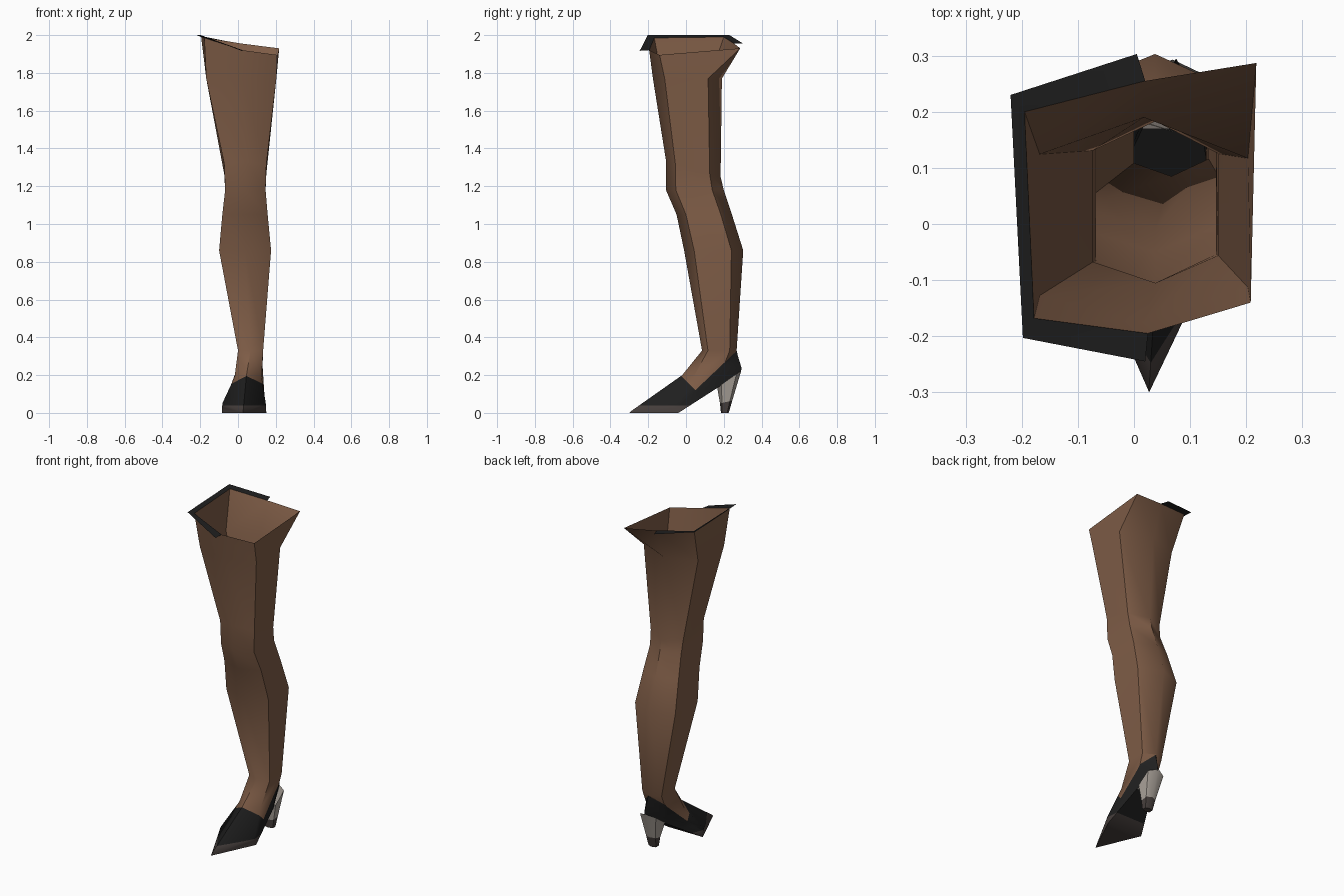
import bpy, bmesh, math
from mathutils import Vector

if "Cube" in bpy.data.objects:
    bpy.data.objects.remove(bpy.data.objects["Cube"])


def material(name, rgb):
    m = bpy.data.materials.new(name)
    m.diffuse_color = (*rgb, 1)
    m.use_nodes = True
    m.node_tree.nodes["Principled BSDF"].inputs["Base Color"].default_value = m.diffuse_color
    return m


SKIN = material("brown skin", (0.21, 0.108, 0.062))
BLACK = material("black leather", (0.014, 0.014, 0.014))
SOLE = material("dark grey sole", (0.065, 0.052, 0.048))
GREY = material("light grey heel", (0.40, 0.36, 0.32))


def hexring(zf, zb, x0, x1, y0, y1):
    """Six-sided section: front, right front, right back, back, left back, left front."""
    cx = (x0 + x1) / 2
    plan = [(cx, 0), (x1, .17), (x1, .8), (cx, 1), (x0, .82), (x0, .13)]
    return [(x, y0 + (y1 - y0) * t, zf + (zb - zf) * t) for x, t in plan]


def loft(bm, rings):
    """Skin a list of closed rings, from top to bottom."""
    vs = [[bm.verts.new(p) for p in r] for r in rings]
    for a, b in zip(vs, vs[1:]):
        n = len(a)
        for i in range(n):
            bm.faces.new((a[i], b[i], b[(i + 1) % n], a[(i + 1) % n]))
    return vs


def finish(bm, name, mats, rule=lambda c, n: 0, angle=40):
    bm.normal_update()
    for f in bm.faces:
        f.material_index = rule(f.calc_center_median(), f.normal)
    me = bpy.data.meshes.new(name)
    bm.to_mesh(me)
    bm.free()
    for m in mats:
        me.materials.append(m)
    ob = bpy.data.objects.new(name, me)
    bpy.context.collection.objects.link(ob)
    bpy.ops.object.select_all(action='DESELECT')
    ob.select_set(True)
    bpy.context.view_layer.objects.active = ob
    bpy.ops.object.shade_smooth_by_angle(angle=math.radians(angle))
    return ob


# open slanted rim at the top of the thigh
rim = [(.025, -.195, 1.92), (.208, -.14, 1.895), (.218, .287, 1.93),
       (.02, .255, 1.955), (-.195, .2, 1.99), (-.178, -.168, 1.985)]

# thigh, knee, calf and ankle sections
leg_rings = [rim,
             hexring(1.77, 1.77, -.168, .203, -.175, .19),
             hexring(1.33, 1.25, -.073, .15, -.105, .183),
             hexring(1.18, 1.18, -.068, .146, -.106, .20),
             hexring(1.05, 1.05, -.083, .157, -.05, .243),
             hexring(.86, .86, -.1, .175, -.01, .303),
             hexring(.33, .33, .0, .133, .085, .268)]

# foot and shoe sections: ankle opening, welt, sole
foot_rings = [
    [(.045, -.02, .2), (.125, .04, .19), (.13, .2, .25),
     (.07, .275, .3), (0, .2, .25), (-.018, .04, .19)],
    [(.027, -.29, .01), (.147, -.05, .05), (.125, .17, .17),
     (.075, .295, .235), (.01, .17, .17), (-.083, -.05, .05)],
    [(.027, -.3, 0), (.15, -.04, 0), (.12, .17, .135),
     (.075, .288, .21), (.015, .17, .135), (-.085, -.04, 0)]]

# planes that mark the shoe opening (back slope, vamp) and the sole edge
BACK = (Vector((0, .06, .13)), Vector((0, -.95, 1)))
VAMP = (Vector((0, -.02, .19)), Vector((0, 1, 1)))
EDGE = (Vector((0, 0, .04)), Vector((0, 0, 1)))


def is_skin(c):
    return all((c - p).dot(n) > 0 for p, n in (BACK, VAMP))


def leg_part(name, skin, mats, rule=lambda c, n: 0):
    bm = bmesh.new()
    v = loft(bm, leg_rings + foot_rings)
    s = v[-1]
    bm.faces.new((s[0], s[5], s[1]))           # flat toe sole
    bm.faces.new((s[1], s[5], s[4], s[2]))     # arch
    bm.faces.new((s[2], s[4], s[3]))           # heel seat
    for p, n in (BACK, VAMP, EDGE):
        bmesh.ops.bisect_plane(bm, geom=bm.verts[:] + bm.edges[:] + bm.faces[:],
                               plane_co=p, plane_no=n, dist=1e-5)
    drop = [f for f in bm.faces if is_skin(f.calc_center_median()) != skin]
    bmesh.ops.delete(bm, geom=drop, context='FACES')
    finish(bm, name, mats, rule, 50)


def shoe_rule(c, n):
    if c.z < .04:
        return 1                               # sole and toe edge
    return 2 if n.z < -.4 and c.y > .16 else 0  # heel seat


leg_part("leg", True, [SKIN])
leg_part("shoe", False, [BLACK, SOLE, GREY], shoe_rule)

# tapered heel with a dark tip
bm = bmesh.new()
rings = loft(bm, [hexring(.135, .225, .015, .123, .165, .293),
                  hexring(.05, .065, .042, .107, .18, .245),
                  hexring(0, 0, .05, .1, .185, .226)])
bm.faces.new(rings[-1][::-1])
finish(bm, "heel", [GREY, SOLE], lambda c, n: 1 if c.z < .05 else 0)

# black flange around the outer half of the rim
bm = bmesh.new()
outer = [(.005, .303, 1.955), (-.22, .23, 2.0), (-.198, -.203, 2.0), (.02, -.245, 1.917)]
inner = [rim[3], rim[4], rim[5], rim[0]]
o = [bm.verts.new(p) for p in outer]
i = [bm.verts.new(p) for p in inner]
for k in range(3):
    bm.faces.new((o[k], o[k + 1], i[k + 1], i[k]))
finish(bm, "thigh_flange", [BLACK])
